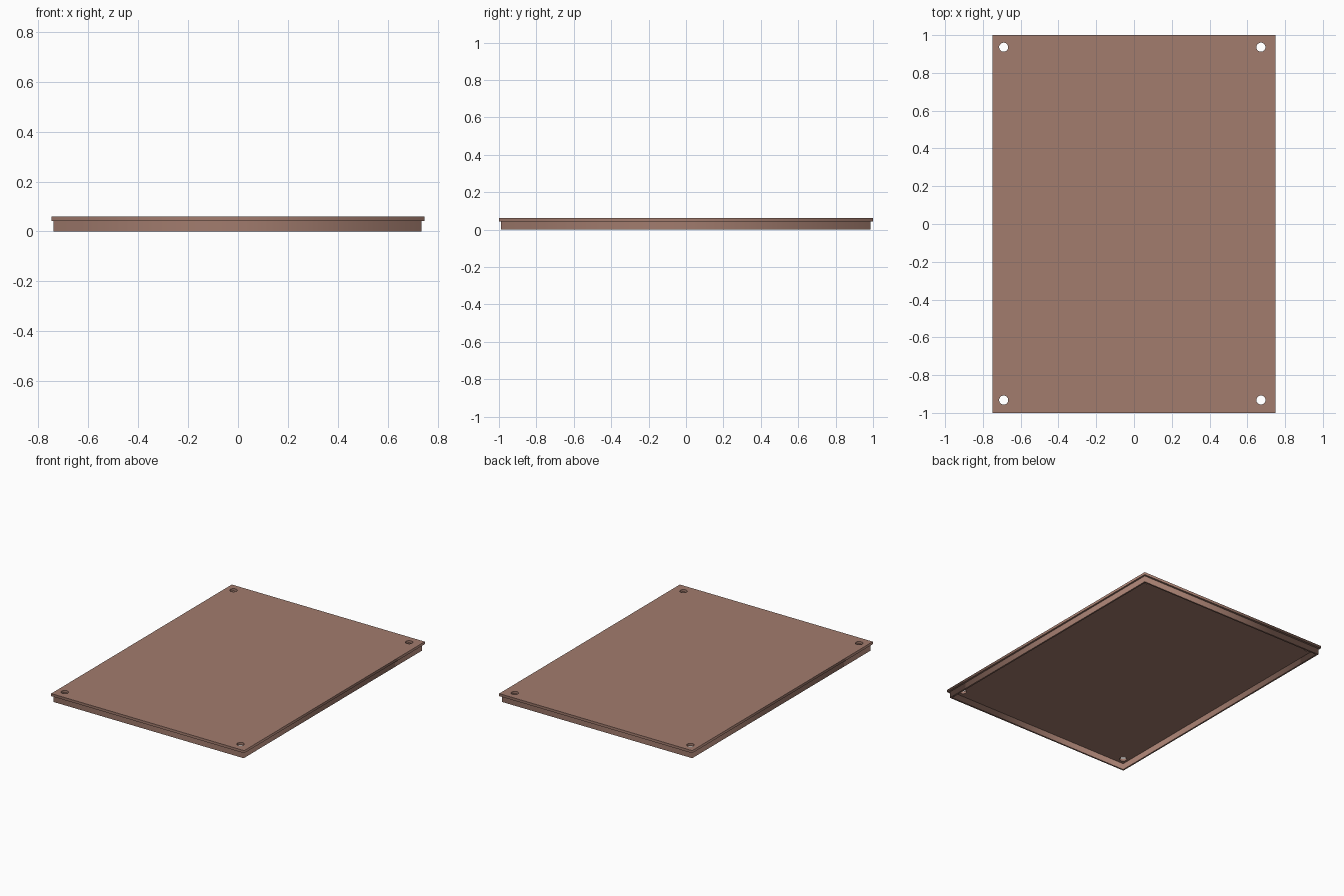
import bpy
from math import cos, sin, tau

if "Cube" in bpy.data.objects:
    bpy.data.objects.remove(bpy.data.objects["Cube"])

brown = bpy.data.materials.new("brown")
brown.diffuse_color = (0.36, 0.20, 0.155, 1)
brown.use_nodes = True
brown.node_tree.nodes["Principled BSDF"].inputs["Base Color"].default_value = brown.diffuse_color


def rect(x0, x1, y0, y1):
    return [(x0, y0), (x1, y0), (x1, y1), (x0, y1)]


def circle(cx, cy, r, n=32):
    return [(cx + r * cos(tau * i / n), cy + r * sin(tau * i / n)) for i in range(n)]


def slab(name, outlines, z0, z1):
    """Extrude a flat outline; every outline after the first is a hole."""
    curve = bpy.data.curves.new(name, 'CURVE')
    curve.dimensions = '2D'
    curve.fill_mode = 'BOTH'
    curve.extrude = (z1 - z0) / 2
    for pts in outlines:
        s = curve.splines.new('POLY')
        s.points.add(len(pts) - 1)
        for p, (x, y) in zip(s.points, pts):
            p.co = (x, y, 0, 1)
        s.use_cyclic_u = True
    curve.materials.append(brown)
    ob = bpy.data.objects.new(name, curve)
    ob.location.z = (z0 + z1) / 2
    bpy.context.collection.objects.link(ob)
    bpy.ops.object.select_all(action='DESELECT')
    ob.select_set(True)
    bpy.context.view_layer.objects.active = ob
    bpy.ops.object.convert(target='MESH')
    return ob


# Lid plate with four corner screw holes
holes = [circle(x, y, 0.024) for x in (-0.69, 0.672) for y in (-0.932, 0.936)]
slab("lid_plate", [rect(-0.748, 0.748, -1, 1)] + holes, 0.043, 0.061)

# Thin rim wall under the plate, set in slightly from its edge
t = 0.011
x0, x1, y0, y1 = -0.739, 0.736, -0.988, 0.986
slab("lid_rim", [rect(x0, x1, y0, y1), rect(x0 + t, x1 - t, y0 + t, y1 - t)], 0, 0.043)
